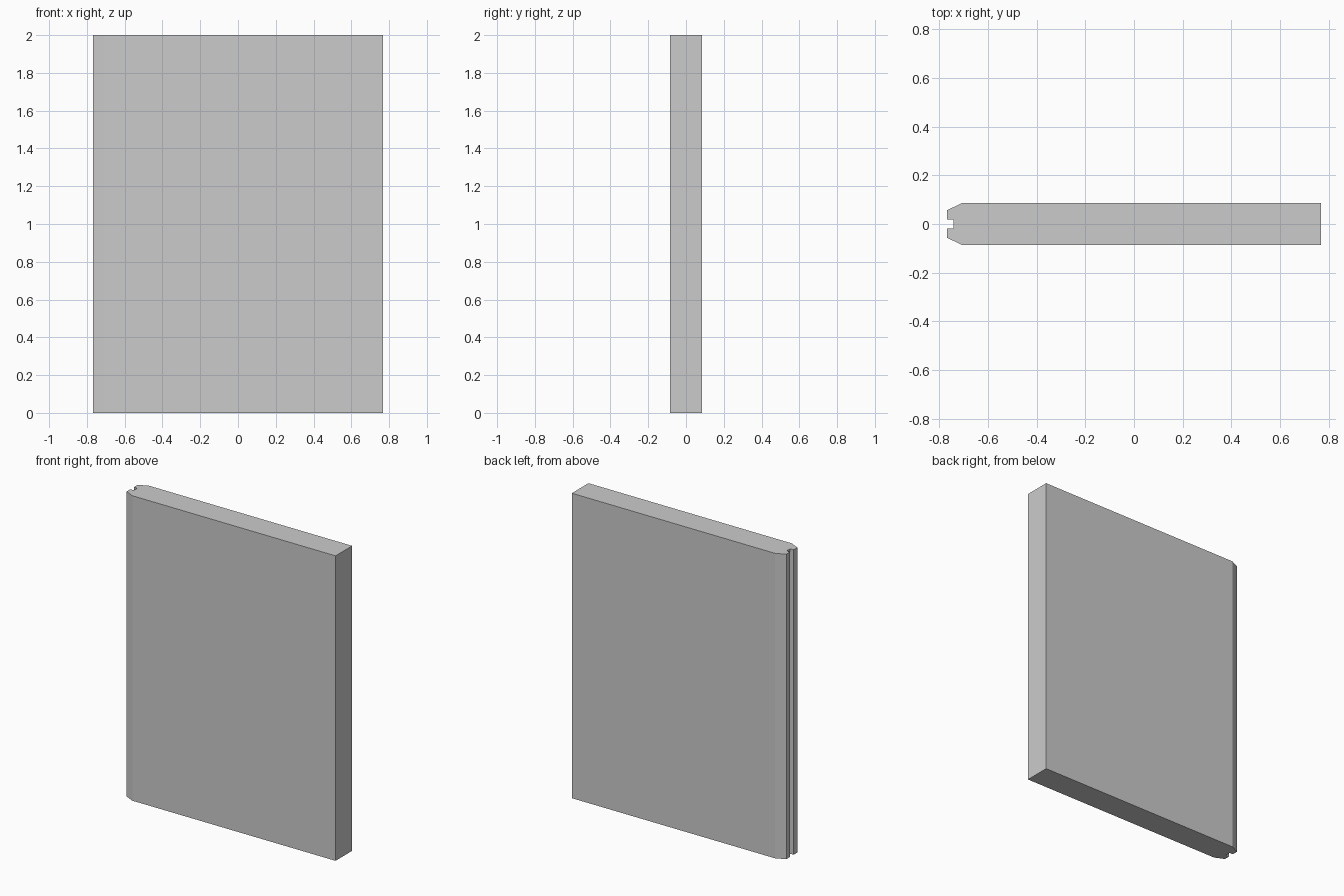
import bpy
import bmesh

if "Cube" in bpy.data.objects:
    bpy.data.objects.remove(bpy.data.objects["Cube"])

HEIGHT = 2.0
X = 0.768        # half width
Y = 0.086        # half thickness

# Half of the plan profile: square right end, chamfered and grooved left end
half = [(X, Y), (-0.707, Y), (-X, 0.057), (-X, 0.018), (-0.743, 0.018)]
profile = half + [(x, -y) for x, y in reversed(half)]

# Panel: extrude the profile straight up
bm = bmesh.new()
base = bm.faces.new([bm.verts.new((x, y, 0)) for x, y in profile])
top = bmesh.ops.extrude_face_region(bm, geom=[base], use_keep_orig=True)
verts = [v for v in top["geom"] if isinstance(v, bmesh.types.BMVert)]
bmesh.ops.translate(bm, verts=verts, vec=(0, 0, HEIGHT))
bmesh.ops.recalc_face_normals(bm, faces=bm.faces)

mesh = bpy.data.meshes.new("grooved_panel")
bm.to_mesh(mesh)
bm.free()
panel = bpy.data.objects.new("grooved_panel", mesh)
bpy.context.collection.objects.link(panel)
